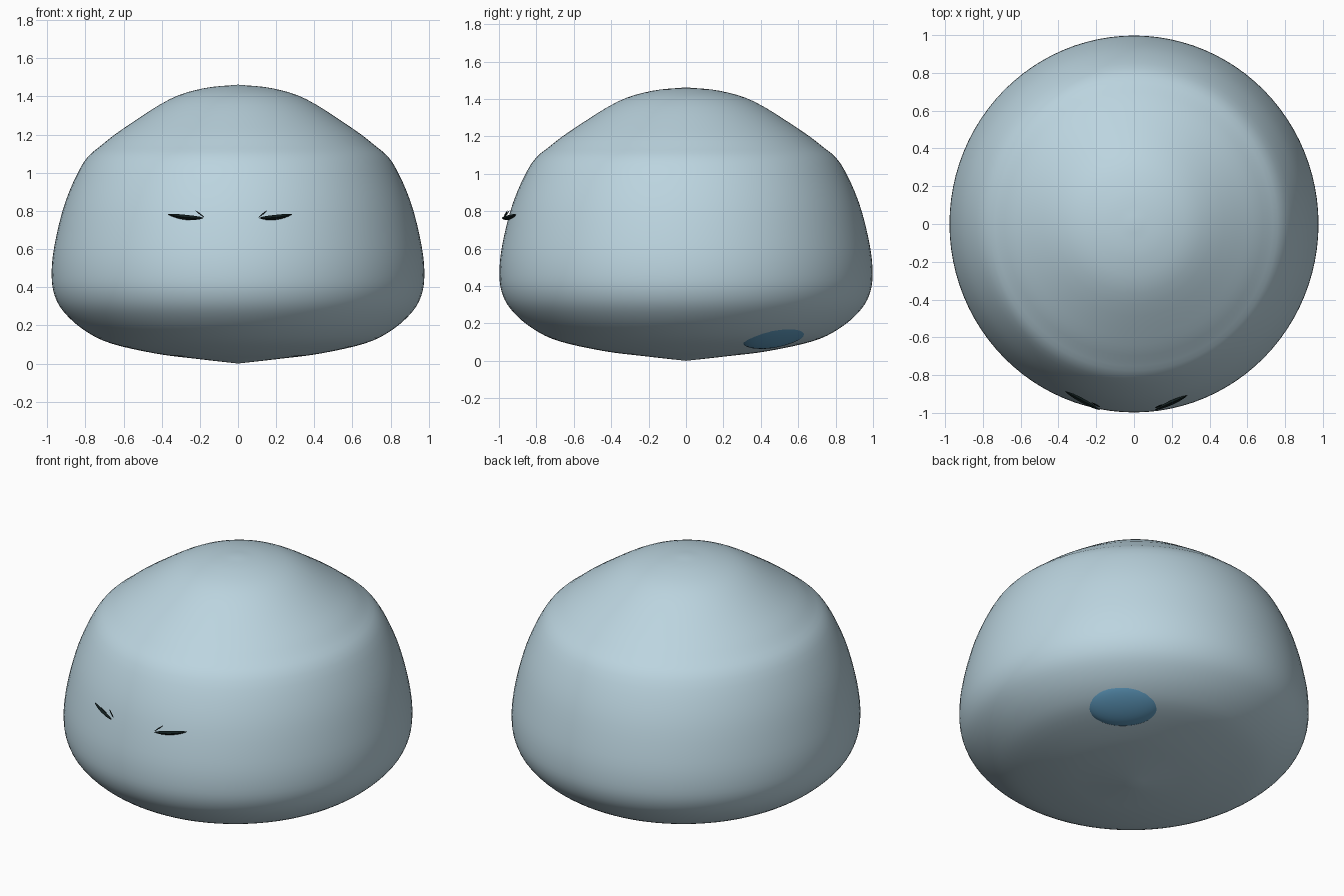
import bpy, bmesh, math
from mathutils import Vector, Matrix

if "Cube" in bpy.data.objects:
    bpy.data.objects.remove(bpy.data.objects["Cube"])


def material(name, rgb):
    m = bpy.data.materials.new(name)
    m.diffuse_color = (*rgb, 1)
    m.use_nodes = True
    m.node_tree.nodes["Principled BSDF"].inputs["Base Color"].default_value = m.diffuse_color
    return m


PALE = material("pale blue", (0.50, 0.66, 0.74))
BLUE = material("mid blue", (0.12, 0.34, 0.54))
DARK = material("dark green black", (0.005, 0.012, 0.012))


def finish(name, bm, mat, smooth=True):
    bmesh.ops.recalc_face_normals(bm, faces=bm.faces)
    me = bpy.data.meshes.new(name)
    bm.to_mesh(me)
    bm.free()
    me.materials.append(mat)
    for p in me.polygons:
        p.use_smooth = smooth
    ob = bpy.data.objects.new(name, me)
    bpy.context.collection.objects.link(ob)
    return ob


def catmull(pts, steps):
    """Smooth curve through a few profile points."""
    p = [Vector(q) for q in pts]
    p = [2 * p[0] - p[1]] + p + [2 * p[-1] - p[-2]]
    out = []
    for i in range(1, len(p) - 2):
        a, b, c, d = p[i - 1:i + 3]
        for s in range(steps):
            t = s / steps
            out.append(0.5 * (2 * b + (c - a) * t + (2 * a - 5 * b + 4 * c - d) * t * t
                              + (3 * b - a - 3 * c + d) * t ** 3))
    return out + [p[-2]]


# Body: lathed dome with a soft shoulder and a shallow conical underside
profile = [(0, 0), (0.22, 0.025), (0.43, 0.052), (0.665, 0.105), (0.80, 0.17), (0.905, 0.26),
           (0.96, 0.35), (0.978, 0.46), (0.963, 0.62), (0.905, 0.85), (0.81, 1.055),
           (0.71, 1.15), (0.59, 1.24), (0.36, 1.385), (0.18, 1.443), (0, 1.462)]
curve = catmull(profile, 4)
SIDES = 96
bm = bmesh.new()
rings = []
for r, z in curve[1:-1]:
    rings.append([bm.verts.new((0.978 / 0.979 * r * math.cos(a), 1.02 * r * math.sin(a), z))
                  for a in (2 * math.pi * k / SIDES for k in range(SIDES))])
for lo, hi in zip(rings, rings[1:]):
    for k in range(SIDES):
        n = (k + 1) % SIDES
        bm.faces.new((lo[k], lo[n], hi[n], hi[k]))
bottom = bm.verts.new((0, 0, 0))
top = bm.verts.new((0, 0, 1.462))
for k in range(SIDES):
    n = (k + 1) % SIDES
    bm.faces.new((bottom, rings[0][n], rings[0][k]))
    bm.faces.new((top, rings[-1][k], rings[-1][n]))
finish("body", bm, PALE)

# Blue bump showing through the underside at the back right
bm = bmesh.new()
bmesh.ops.create_uvsphere(bm, u_segments=40, v_segments=20, radius=1)
turn = Matrix.Rotation(math.radians(45), 4, 'Z') @ Matrix.Rotation(math.radians(-25), 4, 'Y')
place = Matrix.Translation((0.48, 0.48, 0.145)) @ turn @ Matrix.Diagonal((0.16, 0.22, 0.05, 1))
bmesh.ops.transform(bm, matrix=place, verts=bm.verts)
finish("underside_bump", bm, BLUE)


def sliver(name, start, end, height, depth, sag=0.0):
    """Thin pointed lens between two points, sagging a little in the middle."""
    a, b = Vector(start), Vector(end)
    bm = bmesh.new()
    n, prev = 10, None
    out = Vector((b.y - a.y, a.x - b.x, 0)).normalized()
    for i in range(n + 1):
        t = i / n
        w = max(math.sin(math.pi * t) ** 0.6 if 0 < t < 1 else 0, 0.05)
        c = a.lerp(b, t) - Vector((0, 0, sag * math.sin(math.pi * t)))
        ring = [bm.verts.new(c + out * (w * depth * u) + Vector((0, 0, w * height * v)))
                for u, v in ((1, 0), (0, 1), (-1, 0), (0, -1))]
        if prev:
            for k in range(4):
                m = (k + 1) % 4
                bm.faces.new((prev[k], prev[m], ring[m], ring[k]))
        else:
            bm.faces.new(ring[::-1])
        prev = ring
    bm.faces.new(prev)
    return finish(name, bm, DARK, False)


# Closed eyes, each with a fine lash at the inner end
sliver("left_eye", (-0.366, -0.885, 0.782), (-0.18, -0.985, 0.763), 0.013, 0.012, 0.006)
sliver("right_eye", (0.283, -0.908, 0.782), (0.11, -0.985, 0.763), 0.013, 0.012, 0.006)
sliver("left_lash", (-0.225, -0.945, 0.803), (-0.178, -0.97, 0.768), 0.004, 0.004)
sliver("right_lash", (0.152, -0.955, 0.803), (0.108, -0.975, 0.766), 0.004, 0.004)
